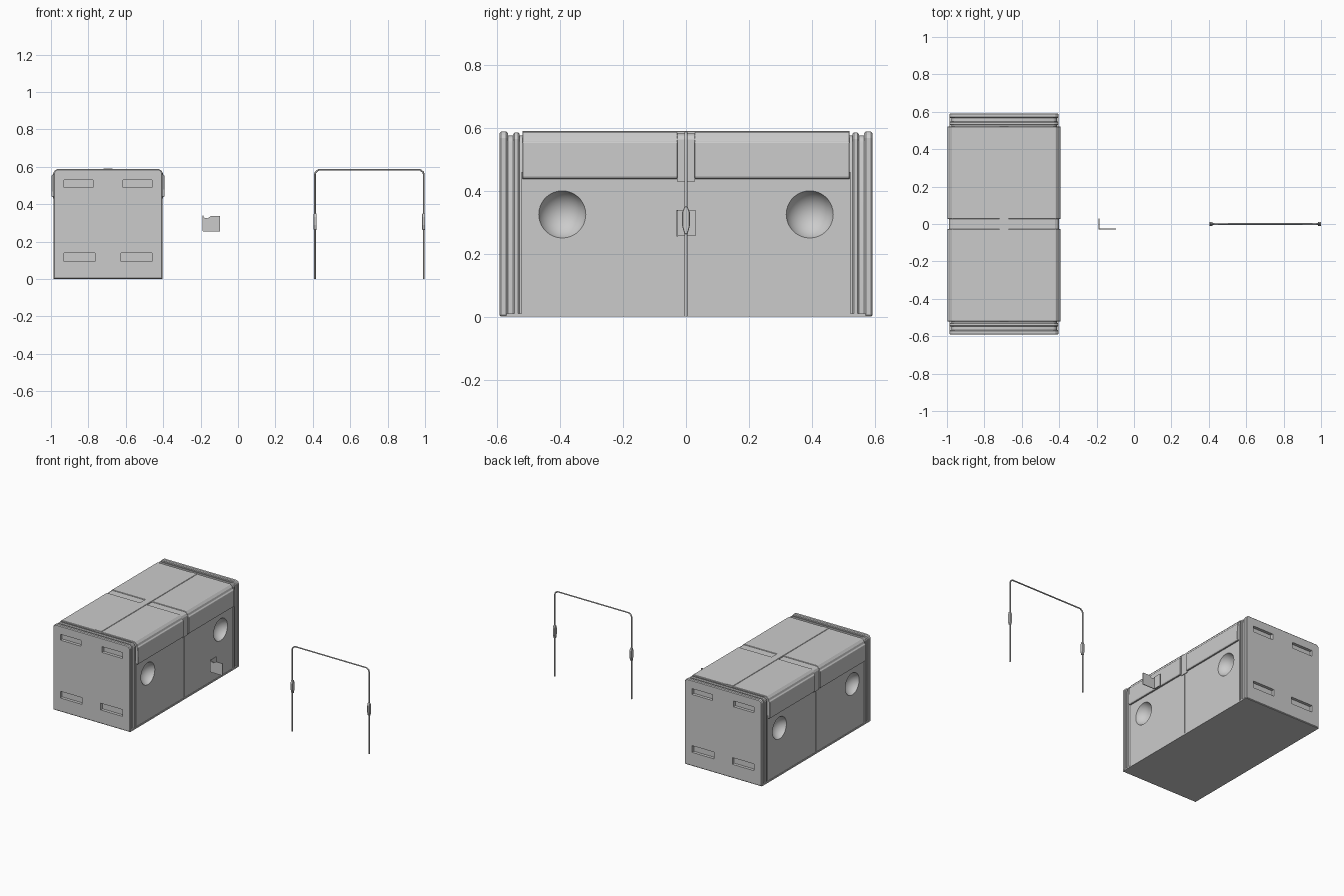
import bpy, bmesh
from mathutils import Vector

if "Cube" in bpy.data.objects:
    bpy.data.objects.remove(bpy.data.objects["Cube"])

CX = -0.695  # crate centre in x


def prism(name, pts, a, b, axis='y', bevel=0.0):
    """Extrude a profile between a and b: (x,z) along y, (y,z) along x."""
    bm = bmesh.new()
    def put(p, t):
        return (p[0], t, p[1]) if axis == 'y' else (t, p[0], p[1])
    lo = [bm.verts.new(put(p, a)) for p in pts]
    hi = [bm.verts.new(put(p, b)) for p in pts]
    bm.faces.new(lo)
    bm.faces.new(hi[::-1])
    n = len(pts)
    for i in range(n):
        bm.faces.new((lo[i], hi[i], hi[(i + 1) % n], lo[(i + 1) % n]))
    bmesh.ops.recalc_face_normals(bm, faces=bm.faces)
    me = bpy.data.meshes.new(name)
    bm.to_mesh(me)
    bm.free()
    ob = bpy.data.objects.new(name, me)
    bpy.context.collection.objects.link(ob)
    if bevel:
        m = ob.modifiers.new("edge", 'BEVEL')
        m.width, m.segments = bevel, 1
        m.limit_method = 'ANGLE'
        apply_all(ob)
    return ob


def box(name, x0, x1, y0, y1, z0, z1, bevel=0.0):
    return prism(name, [(x0, z0), (x1, z0), (x1, z1), (x0, z1)], y0, y1, bevel=bevel)


def section(hw, top, ch, bottom=0.0):
    """Crate cross-section with chamfered upper corners."""
    half = [(hw, bottom), (hw, top - ch), (hw - ch * 0.35, top - ch * 0.35), (hw - ch, top)]
    return [(CX + x, z) for x, z in half] + [(CX - x, z) for x, z in half[::-1]]


def apply_all(ob):
    bpy.context.view_layer.objects.active = ob
    for m in list(ob.modifiers):
        bpy.ops.object.modifier_apply(modifier=m.name)


def cut(ob, cutters):
    for c in cutters:
        m = ob.modifiers.new("cut", 'BOOLEAN')
        m.operation, m.solver, m.object = 'DIFFERENCE', 'EXACT', c
    apply_all(ob)


def smooth(ob):
    bpy.ops.object.select_all(action='DESELECT')
    ob.select_set(True)
    bpy.context.view_layer.objects.active = ob
    bpy.ops.object.shade_smooth_by_angle(angle=0.6)


# round hand scoops used as cutters on both long sides
scoops = []
for sx in (-1, 1):
    for sy in (-1, 1):
        bpy.ops.mesh.primitive_uv_sphere_add(segments=40, ring_count=20, radius=0.08,
                                             location=(CX + sx * 0.316, sy * 0.393, 0.325))
        scoops.append(bpy.context.object)

# inner core seen in the grooves and seams
core = prism("crate_core", section(0.282, 0.575, 0.02), -0.57, 0.57)
cut(core, scoops)
smooth(core)

for s, side in ((-1, "front"), (1, "back")):
    # lower wall block with scoops
    y0, y1 = sorted((s * 0.003, s * 0.522))
    wall = box("wall_" + side, CX - 0.288, CX + 0.288, y0, y1, 0.008, 0.46)
    cut(wall, scoops)
    smooth(wall)
    # overhanging lid half: skirt, lip and chamfered top
    y0, y1 = sorted((s * 0.027, s * 0.52))
    half = [(0.286, 0.44), (0.298, 0.437), (0.303, 0.445), (0.302, 0.553),
            (0.295, 0.558), (0.291, 0.572), (0.277, 0.587)]
    prof = [(CX + x, z) for x, z in half] + [(CX - x, z) for x, z in half[::-1]]
    prism("lid_" + side, prof, y0, y1, bevel=0.002)
    # raised rib beside the end plate
    y0, y1 = sorted((s * 0.528, s * 0.549))
    prism("end_rib_" + side, section(0.291, 0.585, 0.02), y0, y1, bevel=0.005)
    # end plate with four recessed slots
    y0, y1 = sorted((s * 0.566, s * 0.592))
    plate = prism("end_plate_" + side, section(0.292, 0.588, 0.02), y0, y1, bevel=0.005)
    slots = []
    for x0, x1, z0, z1 in ((0.08, 0.235, 0.49, 0.53), (0.07, 0.235, 0.094, 0.14)):
        for m in (-1, 1):
            a, b = sorted((CX + m * x0, CX + m * x1))
            c0, c1 = sorted((s * 0.572, s * 0.61))
            slots.append(box("slot_cutter", a, b, c0, c1, z0, z1))
    cut(plate, slots)
    for c in slots:
        bpy.data.objects.remove(c)

for c in scoops:
    bpy.data.objects.remove(c)

# centre joint band, top strip and base rail
prism("lid_joint", section(0.293, 0.583, 0.02, 0.43), -0.028, 0.028)
box("top_strip", CX - 0.025, CX + 0.025, -0.52, 0.52, 0.56, 0.59, bevel=0.002)
box("base_rail", CX - 0.2915, CX + 0.2915, -0.588, 0.588, 0, 0.01)

# small angled latch plate: front leaf with a stepped top edge, and side leaf
prism("latch_front_leaf", [(-0.187, 0.255), (-0.095, 0.255), (-0.095, 0.337), (-0.145, 0.337),
                           (-0.162, 0.325), (-0.178, 0.327), (-0.187, 0.337)], -0.03, -0.025)
box("latch_side_leaf", -0.19, -0.185, -0.03, 0.03, 0.256, 0.339)

# strap: thin inverted U with cut corners
SX, SH = 0.703, 0.287
half = [(0.004, 0), (0.004, 0.34), (0.004, 0.56), (0.0, 0.572), (-0.016, 0.584)]
outer = [(SX + SH + d, z) for d, z in half] + [(SX - SH - d, z) for d, z in half[::-1]]
cu = bpy.data.curves.new("strap", 'CURVE')
cu.dimensions = '3D'
cu.bevel_depth, cu.bevel_resolution, cu.use_fill_caps = 0.0048, 1, True
sp = cu.splines.new('POLY')
sp.points.add(len(outer) - 1)
for p, (x, z) in zip(sp.points, outer):
    p.co = (x - 0.001, 0, z, 1)
strap = bpy.data.objects.new("strap", cu)
bpy.context.collection.objects.link(strap)

# tapered buckles on both strap legs
for m in (-1, 1):
    x = SX + m * (SH + 0.003)
    prism("strap_buckle", [(-0.005, 0.262), (0.005, 0.262), (0.012, 0.288), (0.012, 0.332),
                           (0.005, 0.35), (-0.005, 0.35), (-0.012, 0.332), (-0.012, 0.288)],
          x - 0.008, x + 0.008, axis='x', bevel=0.002)
